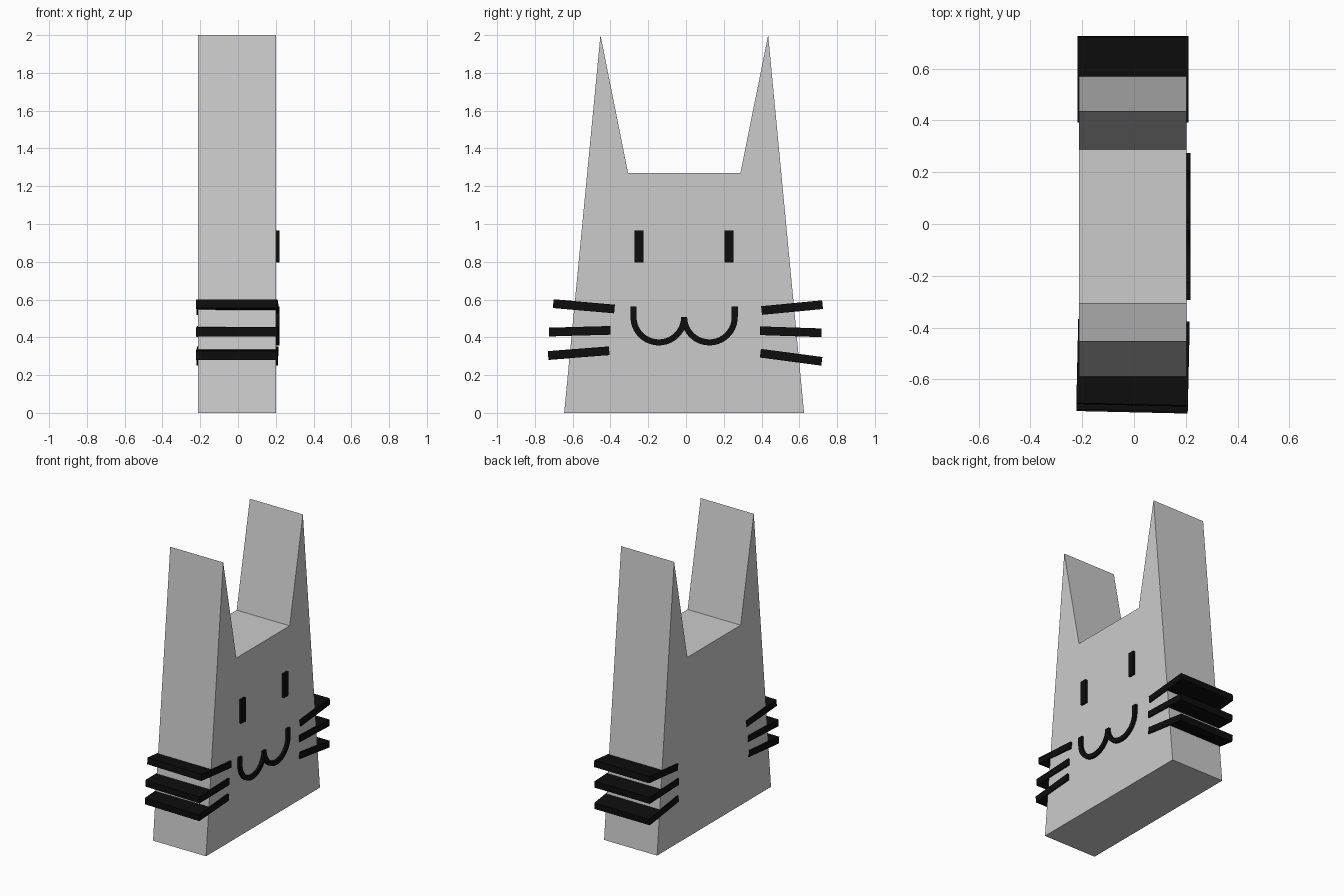
import bpy, bmesh, math
from mathutils import Matrix

if "Cube" in bpy.data.objects:
    bpy.data.objects.remove(bpy.data.objects["Cube"])

black = bpy.data.materials.new("black")
black.diffuse_color = (0.004, 0.004, 0.004, 1)
black.use_nodes = True
black.node_tree.nodes["Principled BSDF"].inputs["Base Color"].default_value = black.diffuse_color


def prism(name, outline, x0, x1, mat=None):
    """Extrude a (y, z) outline along x."""
    bm = bmesh.new()
    face = bm.faces.new([bm.verts.new((x0, y, z)) for y, z in outline])
    ext = bmesh.ops.extrude_face_region(bm, geom=[face])
    verts = [g for g in ext["geom"] if isinstance(g, bmesh.types.BMVert)]
    bmesh.ops.translate(bm, verts=verts, vec=(x1 - x0, 0, 0))
    bmesh.ops.recalc_face_normals(bm, faces=bm.faces)
    me = bpy.data.meshes.new(name)
    bm.to_mesh(me)
    bm.free()
    ob = bpy.data.objects.new(name, me)
    bpy.context.collection.objects.link(ob)
    if mat:
        me.materials.append(mat)
    return ob


def bar(name, p, q, width, x0, x1, yaw=0):
    """Box running from p to q in the side plane, yawed about its own centre."""
    dy, dz = q[0] - p[0], q[1] - p[1]
    n = math.hypot(dy, dz)
    oy, oz = -dz / n * width / 2, dy / n * width / 2
    cy, cz = (p[0] + q[0]) / 2, (p[1] + q[1]) / 2
    h = (x1 - x0) / 2
    pts = [(a[0] + s * oy - cy, a[1] + s * oz - cz)
           for a, s in ((p, -1), (q, -1), (q, 1), (p, 1))]
    ob = prism(name, pts, -h, h, black)
    ob.data.transform(Matrix.Translation(((x0 + x1) / 2, cy, cz))
                      @ Matrix.Rotation(math.radians(yaw), 4, 'Z'))
    return ob


# Head slab with two pointed ears
prism("head", [(-0.645, 0), (0.625, 0), (0.435, 2), (0.288, 1.27),
               (-0.307, 1.27), (-0.453, 2)], -0.212, 0.202)

# Eyes
for side, y in (("left", -0.248), ("right", 0.228)):
    bar(side + "_eye", (y, 0.797), (y, 0.965), 0.048, 0.18, 0.219)

# Mouth: two half rings with a short straight outer end
for side, y, s in (("left", -0.144, -1), ("right", 0.124, 1)):
    arc = [math.pi * i / 20 for i in range(21)]
    outline = []
    for r, angles in ((0.15, arc), (0.118, arc[::-1])):
        pts = [(y + s * r * math.cos(a), 0.507 - r * math.sin(a)) for a in angles]
        end = (y + s * r, 0.563)
        outline += [end] + pts if r > 0.13 else pts + [end]
    prism(side + "_mouth", outline, 0.18, 0.219, black)

# Whiskers running right through the head
whiskers = {
    "left": (-1.3, [((-0.698, 0.578), (-0.374, 0.550)),
                    ((-0.720, 0.428), (-0.395, 0.437)),
                    ((-0.725, 0.304), (-0.402, 0.329))]),
    "right": (0, [((0.400, 0.542), (0.723, 0.573)),
                  ((0.392, 0.435), (0.717, 0.424)),
                  ((0.394, 0.316), (0.719, 0.273))]),
}
for side, (yaw, lines) in whiskers.items():
    for i, (p, q) in enumerate(lines):
        bar(f"{side}_whisker_{i + 1}", p, q, 0.046, -0.219, 0.211, yaw)
